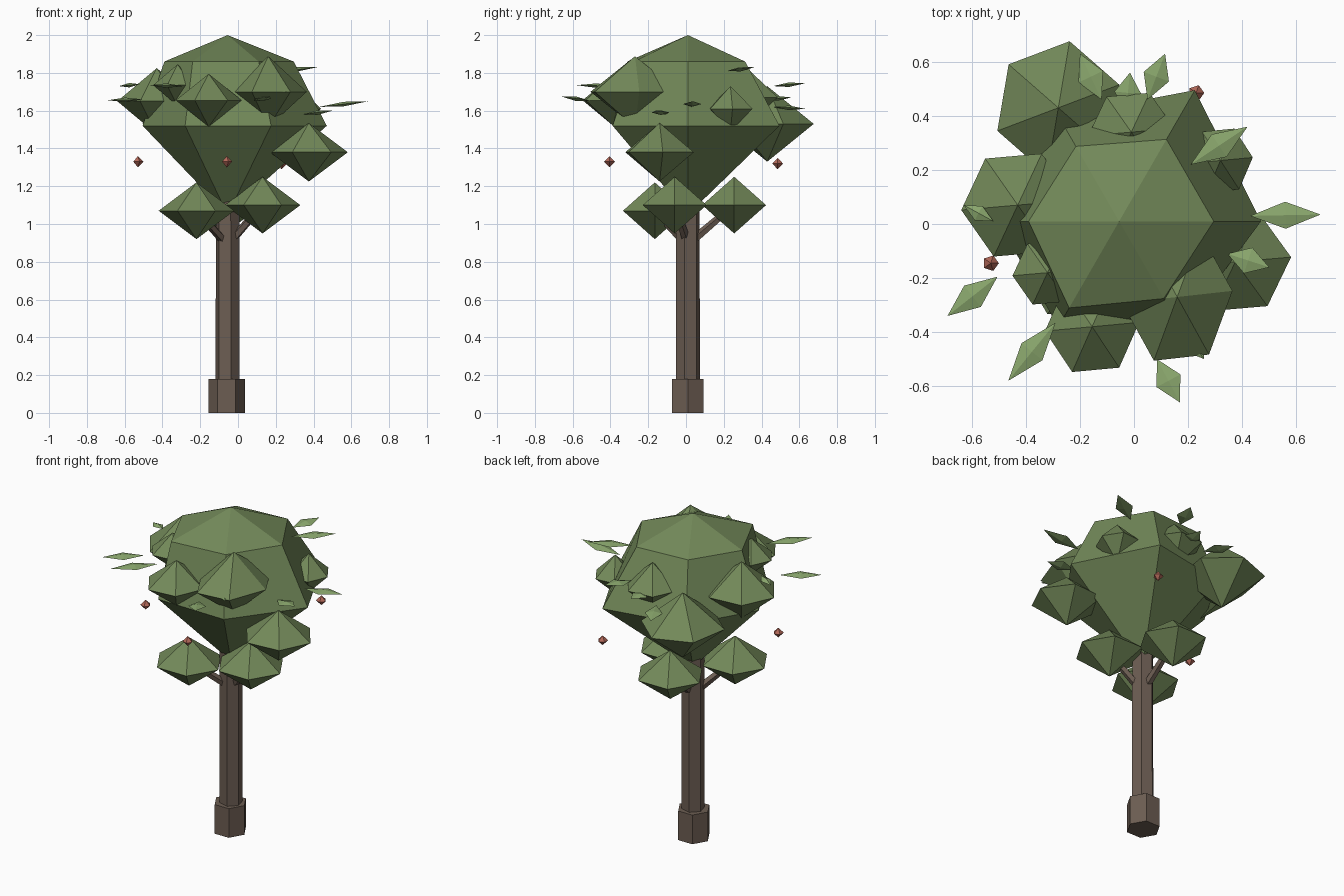
import bpy
from math import cos, sin, pi, radians
from mathutils import Vector

if "Cube" in bpy.data.objects:
    bpy.data.objects.remove(bpy.data.objects["Cube"])


def material(name, rgb):
    m = bpy.data.materials.new(name)
    m.diffuse_color = (*rgb, 1)
    m.use_nodes = True
    m.node_tree.nodes["Principled BSDF"].inputs["Base Color"].default_value = m.diffuse_color
    return m


GREEN = material("foliage_green", (0.17, 0.25, 0.10))
LIGHT = material("leaf_green", (0.25, 0.38, 0.15))
BARK = material("bark", (0.15, 0.11, 0.085))
RED = material("berry_red", (0.45, 0.14, 0.10))


def add_mesh(name, verts, faces, mat):
    me = bpy.data.meshes.new(name)
    me.from_pydata(verts, [], faces)
    me.materials.append(mat)
    ob = bpy.data.objects.new(name, me)
    bpy.context.collection.objects.link(ob)
    return ob


def lathe(name, top, rings, bottom, mat):
    """Faceted closed form: top point, rings of points, bottom point."""
    n = len(rings[0])
    verts = [top] + [p for r in rings for p in r] + [bottom]
    faces = []
    for i in range(n):
        j = (i + 1) % n
        faces.append((0, 1 + i, 1 + j))
        for k in range(len(rings) - 1):
            a, b = 1 + k * n, 1 + (k + 1) * n
            faces.append((a + i, b + i, b + j, a + j))
        a = 1 + (len(rings) - 1) * n
        faces.append((a + j, a + i, len(verts) - 1))
    return add_mesh(name, verts, faces, mat)


def ring(c, rx, ry, z, n=6, turn=0):
    return [(c[0] + rx * cos(turn + 2 * pi * i / n),
             c[1] + ry * sin(turn + 2 * pi * i / n), z) for i in range(n)]


def blob(name, x, y, z, rx, ry, h, mat=GREEN, n=6, turn=0):
    return lathe(name, (x, y, z + h), [ring((x, y), rx, ry, z, n, turn)],
                 (x, y, z - h), mat)


def rod(name, a, b, r1, r2, n=6, turn=0):
    a, b = Vector(a), Vector(b)
    d = b - a
    bpy.ops.mesh.primitive_cone_add(vertices=n, radius1=r1, radius2=r2,
                                    depth=d.length, location=(a + b) / 2)
    ob = bpy.context.object
    ob.name = name
    if abs(d.normalized().z) < 0.999:
        ob.rotation_euler = d.to_track_quat('Z', 'Y').to_euler()
    else:
        ob.rotation_euler.z = turn
    ob.data.materials.append(BARK)


def leaf(name, a, b, width=0.09):
    """Thin pointed leaf with a raised midrib."""
    a, b = Vector(a), Vector(b)
    d = b - a
    side = d.cross(Vector((0, 0, 1))).normalized() * width / 2
    mid = a + d * 0.5
    up = Vector((0, 0, 0.012))
    verts = [a, mid + side, b, mid - side, mid + up, mid - up]
    faces = [(0, 1, 4), (1, 2, 4), (2, 3, 4), (3, 0, 4),
             (1, 0, 5), (2, 1, 5), (3, 2, 5), (0, 3, 5)]
    add_mesh(name, verts, faces, LIGHT)


# Trunk and its thicker foot
CX, CY = -0.055, 0.01
rod("trunk_foot", (-0.06, CY, 0), (-0.06, CY, 0.18), 0.096, 0.096, turn=radians(30))
rod("trunk", (CX, CY, 0.1), (CX, CY, 1.12), 0.066, 0.064, turn=radians(15))

# Main crown: two uneven six-point rings
def uneven(radii, z):
    return [(CX + r * cos(i * pi / 3), CY + r * sin(i * pi / 3), z)
            for i, r in enumerate(radii)]

lathe("crown", (CX, CY, 2.0),
      [uneven((0.35, 0.35, 0.32, 0.335, 0.37, 0.33), 1.86),
       uneven((0.525, 0.56, 0.45, 0.45, 0.45, 0.46), 1.52)],
      (CX, CY, 1.05), GREEN)

# Low clumps, each carried by a branch
for i, (x, y, z) in enumerate([(-0.22, -0.165, 1.07), (0.13, -0.06, 1.10),
                               (-0.07, 0.255, 1.10)]):
    blob(f"low_clump_{i}", x, y, z, 0.2, 0.195, 0.15)
    rod(f"branch_{i}", (CX, CY, 0.89), (x, y, z), 0.025, 0.018, 5)

# Side clumps around the crown: x, y, z, rx, ry, height
SIDE = [(0.375, -0.14, 1.38, 0.207, 0.2, 0.155),
        (0.16, -0.27, 1.70, 0.205, 0.26, 0.188),
        (-0.155, -0.38, 1.655, 0.175, 0.185, 0.14),
        (-0.28, 0.43, 1.53, 0.24, 0.25, 0.2),
        (-0.43, 0.07, 1.65, 0.21, 0.21, 0.175),
        (-0.32, -0.18, 1.735, 0.13, 0.13, 0.11),
        (0.32, 0.235, 1.61, 0.12, 0.13, 0.12),
        (-0.01, 0.34, 1.67, 0.16, 0.16, 0.14)]
for i, s in enumerate(SIDE):
    blob(f"side_clump_{i}", *s, turn=radians(20 if i == 3 else 5))

# Loose leaves poking out: root, tip
LEAVES = [((0.43, 0.03, 1.62), (0.69, 0.035, 1.65)),
          ((0.21, 0.22, 1.81), (0.42, 0.36, 1.83)),
          ((0.05, 0.46, 1.73), (0.115, 0.63, 1.745)),
          ((-0.03, 0.41, 1.66), (-0.015, 0.56, 1.67)),
          ((-0.12, 0.46, 1.62), (-0.20, 0.63, 1.61)),
          ((-0.505, -0.195, 1.66), (-0.69, -0.34, 1.655)),
          ((-0.29, -0.365, 1.73), (-0.465, -0.58, 1.735)),
          ((0.085, -0.5, 1.65), (0.17, -0.66, 1.675)),
          ((0.345, -0.11, 1.58), (0.5, -0.16, 1.60)),
          ((-0.52, 0.01, 1.74), (-0.63, 0.07, 1.73)),
          ((0.2, -0.42, 1.70), (0.26, -0.5, 1.70))]
for i, (a, b) in enumerate(LEAVES):
    leaf(f"leaf_{i}", a, b, 0.1 if i < 9 else 0.06)

# Hanging berries
for i, (x, y, z) in enumerate([(-0.53, -0.145, 1.33), (-0.06, -0.405, 1.33),
                               (0.23, 0.485, 1.32)]):
    blob(f"berry_{i}", x, y, z, 0.03, 0.03, 0.03, RED, 5)
